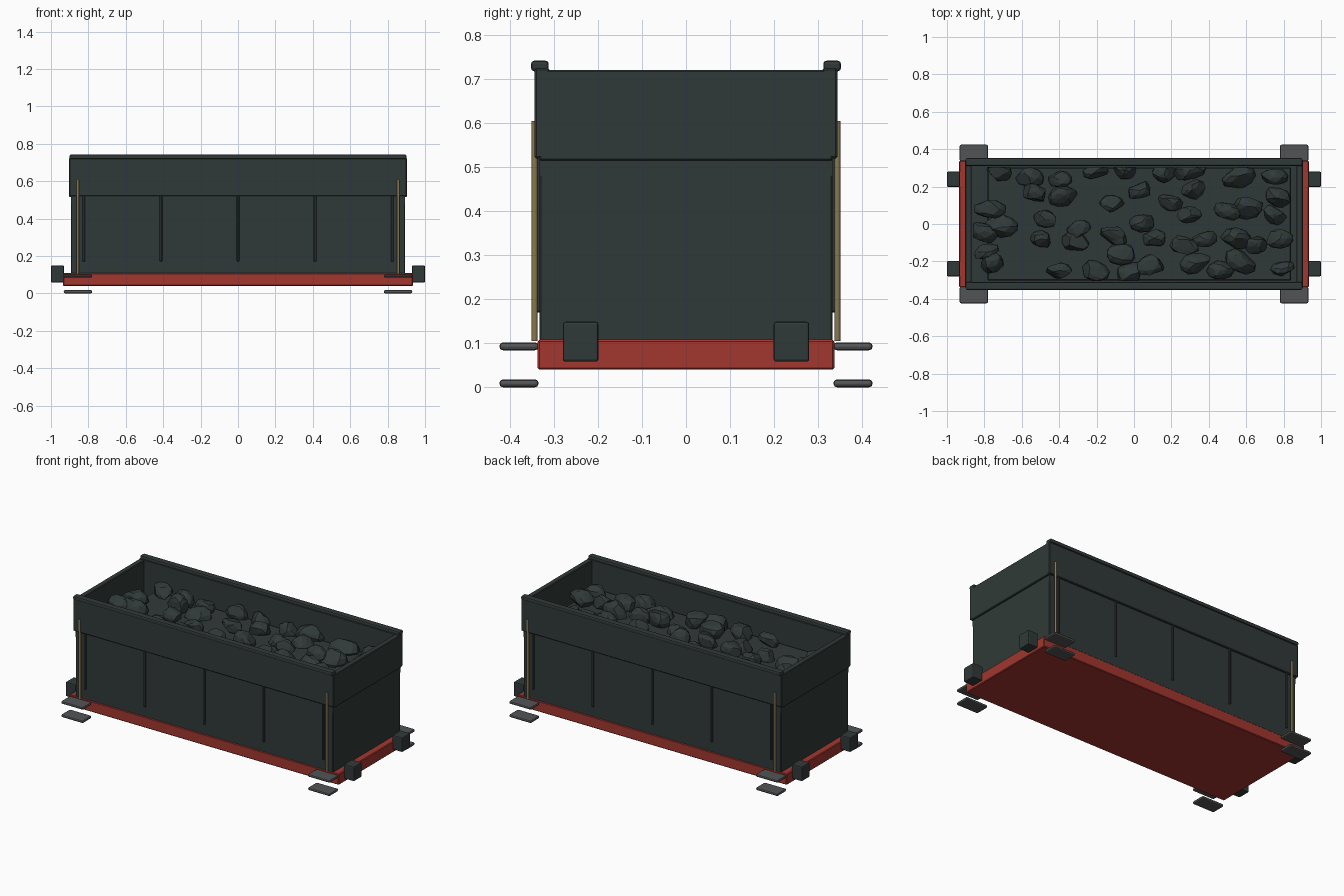
import bpy, bmesh, math, random
from mathutils import Vector

if "Cube" in bpy.data.objects:
    bpy.data.objects.remove(bpy.data.objects["Cube"])

random.seed(7)


def material(name, rgb):
    m = bpy.data.materials.new(name)
    m.diffuse_color = (*rgb, 1)
    m.use_nodes = True
    m.node_tree.nodes["Principled BSDF"].inputs["Base Color"].default_value = m.diffuse_color
    return m


DARK = material("dark green grey", (0.030, 0.042, 0.040))
RED = material("frame red", (0.36, 0.037, 0.028))
STEEL = material("step grey", (0.085, 0.087, 0.092))
BRASS = material("brass", (0.25, 0.19, 0.08))


def finish(name, bm, mat, bevel=0, segments=1):
    me = bpy.data.meshes.new(name)
    bm.to_mesh(me)
    bm.free()
    me.materials.append(mat)
    ob = bpy.data.objects.new(name, me)
    bpy.context.collection.objects.link(ob)
    if bevel:
        mod = ob.modifiers.new("edge", "BEVEL")
        mod.width = bevel
        mod.segments = segments
        mod.limit_method = "ANGLE"
    return ob


def box(name, x, y, z, mat, bevel=0.004, segments=1):
    """Box given as (min, max) ranges."""
    bm = bmesh.new()
    bmesh.ops.create_cube(bm, size=1)
    for v in bm.verts:
        v.co = Vector([r[0] if c < 0 else r[1] for c, r in zip(v.co, (x, y, z))])
    return finish(name, bm, mat, bevel, segments)


def span(sign, a, b):
    return tuple(sorted((sign * a, sign * b)))


# Underframe and lower hopper body
box("underframe", (-0.935, 0.935), (-0.337, 0.337), (0.04, 0.108), RED)
box("lower_body", (-0.893, 0.893), (-0.333, 0.333), (0.10, 0.50), DARK)

for s in (-1, 1):
    # Raised side and end boards with a rail on top
    box("side_board", (-0.903, 0.903), span(s, 0.31, 0.344), (0.52, 0.725), DARK)
    box("end_board", span(s, 0.868, 0.903), (-0.334, 0.334), (0.515, 0.721), DARK)
    box("inner_side_wall", (-0.89, 0.89), span(s, 0.31, 0.333), (0.48, 0.54), DARK, 0)
    box("inner_end_wall", span(s, 0.868, 0.893), (-0.333, 0.333), (0.48, 0.54), DARK, 0)
    box("top_rail", (-0.9, 0.9), span(s, 0.312, 0.352), (0.718, 0.742), DARK, 0.007, 2)

    # Vertical ribs on the sides
    for x in (-0.825, -0.412, 0, 0.412, 0.825):
        box("side_rib", (x - 0.007, x + 0.007), span(s, 0.32, 0.34), (0.17, 0.53), DARK, 0.003)

    for t in (-1, 1):
        # Corner handrails
        bm = bmesh.new()
        bmesh.ops.create_cone(bm, cap_ends=True, segments=10, radius1=0.007,
                              radius2=0.007, depth=0.5)
        bmesh.ops.translate(bm, verts=bm.verts, vec=(t * 0.857, s * 0.344, 0.355))
        for f in bm.faces:
            f.smooth = len(f.verts) == 4
        finish("handrail", bm, BRASS)

        # Pairs of foot steps
        for z in (0.0, 0.084):
            box("foot_step", span(t, 0.78, 0.932), span(s, 0.335, 0.424),
                (z, z + 0.018), STEEL, 0.008, 2)

        # End buffers
        box("buffer", span(t, 0.93, 1.0), span(s, 0.199, 0.28), (0.058, 0.149), DARK, 0.006, 2)

# Bed beneath the coal
box("coal_bed", (-0.785, 0.84), (-0.303, 0.303), (0.49, 0.555), DARK, 0.006)

# Coal lumps: x, y centres
lumps = [
    (-.72, .28), (-.56, .25), (-.40, .24), (-.37, .15), (-.53, .17), (-.77, .08),
    (-.80, -.04), (-.71, -.01), (-.47, .03), (-.79, -.15), (-.76, -.20), (-.50, -.08),
    (-.30, -.03), (-.31, -.10), (-.20, .29), (-.05, .29), (-.12, .11), (.03, .18),
    (-.10, -.06), (.04, .01), (.11, -.08), (.16, .27), (.19, .12), (.31, .18),
    (.30, .29), (.30, .05), (-.40, -.25), (-.21, -.25), (-.02, -.27), (-.07, -.16),
    (.09, -.22), (.27, -.11), (.38, -.08), (.33, -.21), (.46, -.25), (.54, -.08),
    (.60, .09), (.56, .25), (.50, .07), (.75, .25), (.76, .14), (.75, .05),
    (.78, -.08), (.79, -.24), (.65, -.11), (.57, -.20)]
bm = bmesh.new()
for x, y in lumps:
    size = random.uniform(0.85, 1.15)
    radii = Vector((0.083, 0.058, 0.062)) * size
    turn = random.uniform(-0.45, 0.45)
    rock = bmesh.ops.create_icosphere(bm, subdivisions=2, radius=1)["verts"]
    # Chip each ball with a few random flat cuts
    cuts = [(Vector([random.gauss(0, 1) for _ in range(3)]).normalized(),
             random.uniform(0.6, 0.85)) for _ in range(9)]
    z = random.uniform(0.555, 0.595)
    for v in rock:
        p = v.co.copy()
        for n, d in cuts:
            p -= n * max(0, p.dot(n) - d)
        px, py, pz = p.x * radii.x, p.y * radii.y, p.z * radii.z
        px, py = (px * math.cos(turn) - py * math.sin(turn),
                  px * math.sin(turn) + py * math.cos(turn))
        v.co = (max(-0.86, min(0.86, x + px)), max(-0.306, min(0.306, y + py)), z + pz)
finish("coal_lumps", bm, DARK)
